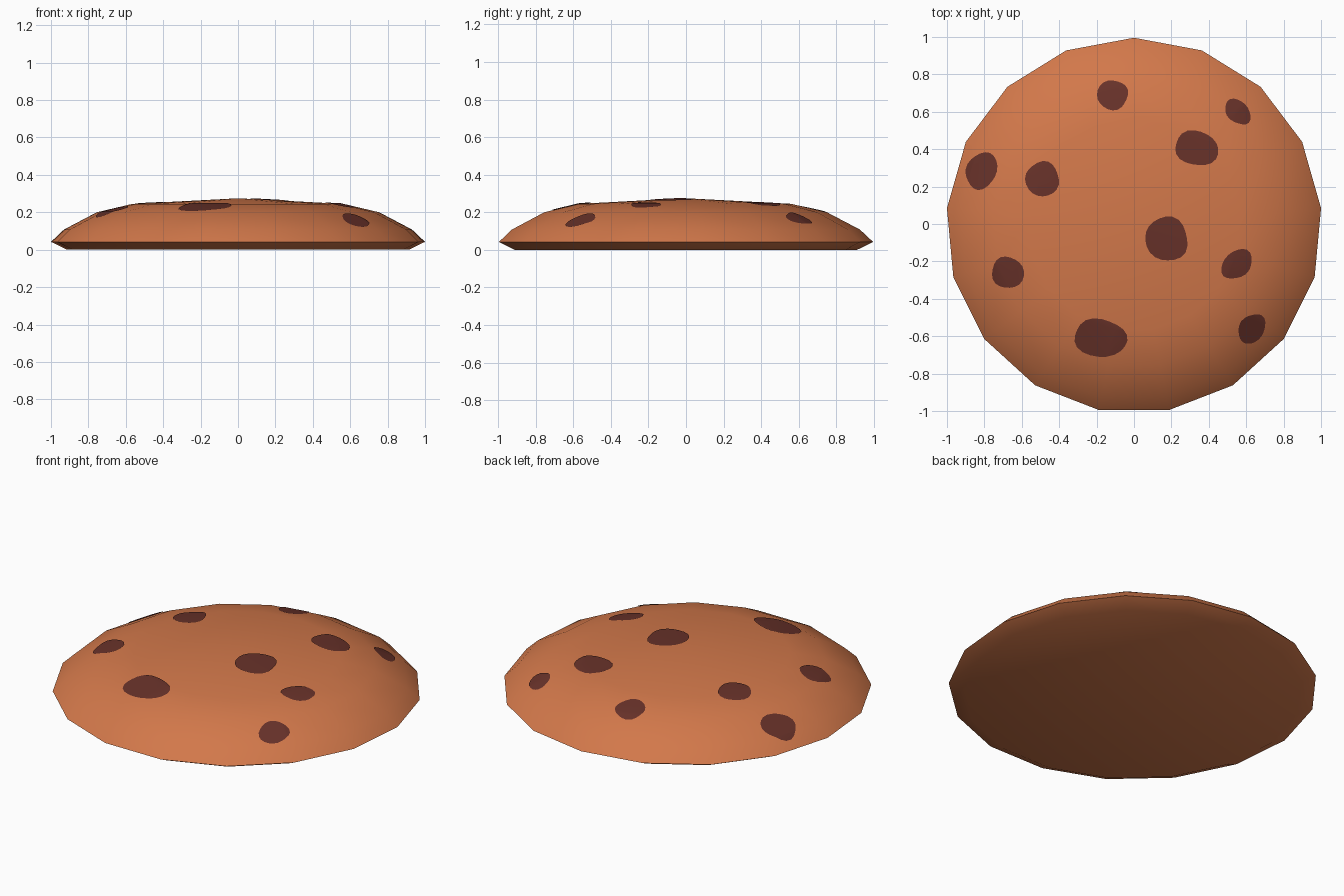
import bpy, bmesh, math

if "Cube" in bpy.data.objects:
    bpy.data.objects.remove(bpy.data.objects["Cube"])

SIDES = 17
CY = -0.0085          # odd-sided outline, shifted so its bounds are centred
K = 1.0043            # radius that makes the width exactly 2
# radius, height from the base up to the crown
PROFILE = [(0.915, 0.0), (1.0, 0.042), (0.93, 0.108), (0.755, 0.2), (0.565, 0.245)]
CROWN = 0.275


def material(name, rgb):
    m = bpy.data.materials.new(name)
    m.diffuse_color = (*rgb, 1)
    m.use_nodes = True
    m.node_tree.nodes["Principled BSDF"].inputs["Base Color"].default_value = m.diffuse_color
    return m


dough = material("baked dough", (0.645, 0.188, 0.069))
chocolate = material("chocolate", (0.135, 0.031, 0.022))


def add_object(name, bm, mat):
    bmesh.ops.recalc_face_normals(bm, faces=bm.faces)
    me = bpy.data.meshes.new(name)
    bm.to_mesh(me)
    bm.free()
    me.materials.append(mat)
    ob = bpy.data.objects.new(name, me)
    bpy.context.collection.objects.link(ob)
    return ob


def dome(lift=0.0):
    """Closed cookie body: stacked rings, flat base and a low pointed crown."""
    bm = bmesh.new()
    rings = []
    for r, z in PROFILE:
        ring = []
        for i in range(SIDES):
            a = 2 * math.pi * i / SIDES
            ring.append(bm.verts.new((K * r * math.sin(a), K * r * math.cos(a) + CY, z + lift)))
        rings.append(ring)
    top = bm.verts.new((0, CY, CROWN + lift))
    bm.faces.new(rings[0])
    for i in range(SIDES):
        j = (i + 1) % SIDES
        for lo, hi in zip(rings, rings[1:]):
            bm.faces.new((lo[i], lo[j], hi[j], hi[i]))
        bm.faces.new((rings[-1][i], rings[-1][j], top))
    return bm


# Cookie body
cookie = add_object("cookie_body", dome(), dough)
cookie.data.shade_smooth()
cookie.data.set_sharp_from_angle(angle=math.radians(45))

# Chip outlines: x, y, half length, half width, turn in degrees
CHIPS = [
    (-0.115, 0.69, 0.083, 0.08, 0), (0.555, 0.6, 0.08, 0.056, -45),
    (0.335, 0.405, 0.118, 0.092, -15), (-0.815, 0.285, 0.103, 0.08, 65),
    (-0.49, 0.24, 0.09, 0.094, 0), (0.175, -0.08, 0.113, 0.12, 20),
    (0.55, -0.215, 0.093, 0.068, 42), (-0.675, -0.26, 0.088, 0.083, -30),
    (-0.18, -0.61, 0.142, 0.102, -6), (0.63, -0.56, 0.086, 0.066, 55),
]

# Vertical chip prisms, used only to trim a lifted copy of the dome
bm = bmesh.new()
N = 20
for k, (x, y, rx, ry, turn) in enumerate(CHIPS):
    t = math.radians(turn)
    loops = ([], [])
    for i in range(N):
        a = 2 * math.pi * i / N
        w = 1 + 0.035 * math.sin(3 * a + k) + 0.025 * math.sin(4 * a + 2.3 * k)
        u, v = rx * w * math.cos(a), ry * w * math.sin(a)
        px, py = x + u * math.cos(t) - v * math.sin(t), y + u * math.sin(t) + v * math.cos(t)
        for loop, z in zip(loops, (0.06, 0.5)):
            loop.append(bm.verts.new((px, py, z)))
    lo, hi = loops
    bm.faces.new(lo[::-1])
    bm.faces.new(hi)
    for i in range(N):
        j = (i + 1) % N
        bm.faces.new((lo[i], lo[j], hi[j], hi[i]))
cutter = add_object("chip_cutter", bm, chocolate)

# Chocolate chips: the lifted dome trimmed to the outlines, keeping only its skin
chips = add_object("chocolate_chips", dome(0.004), chocolate)
mod = chips.modifiers.new("trim", "BOOLEAN")
mod.operation = "INTERSECT"
mod.solver = "EXACT"
mod.object = cutter
dg = bpy.context.evaluated_depsgraph_get()
trimmed = bpy.data.meshes.new_from_object(chips.evaluated_get(dg))
chips.modifiers.clear()
bpy.data.objects.remove(cutter)

bm = bmesh.new()
bm.from_mesh(trimmed)
bm.normal_update()
bmesh.ops.delete(bm, geom=[f for f in bm.faces if f.normal.z < 0.3], context="FACES")
for f in bm.faces:
    f.material_index = 0
    f.smooth = True
bm.to_mesh(chips.data)
bm.free()
